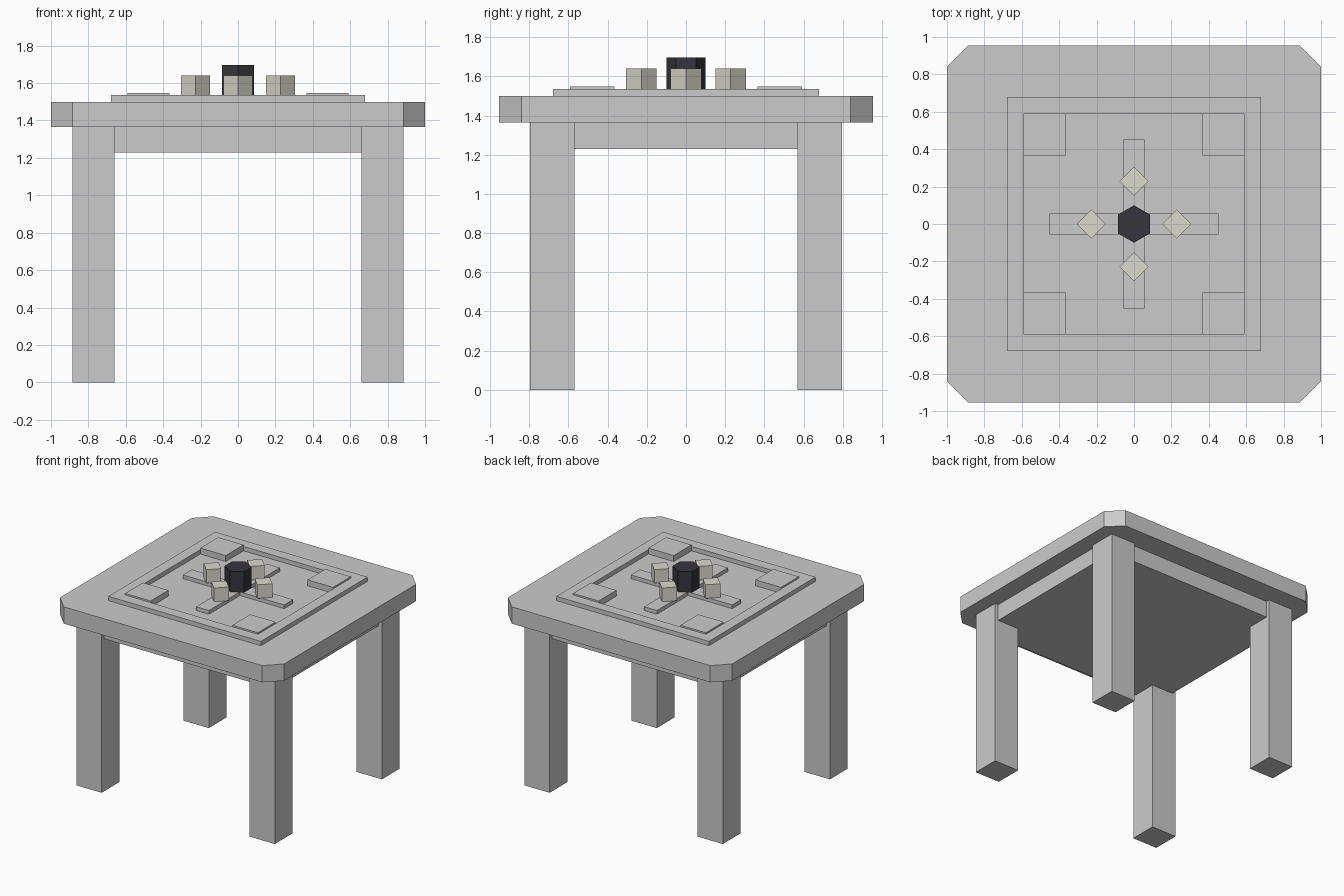
import bpy, bmesh
from math import pi, cos, sin

if "Cube" in bpy.data.objects:
    bpy.data.objects.remove(bpy.data.objects["Cube"])

def paint(name, rgb):
    m = bpy.data.materials.new(name)
    m.diffuse_color = (*rgb, 1)
    m.use_nodes = True
    m.node_tree.nodes["Principled BSDF"].inputs["Base Color"].default_value = m.diffuse_color
    return m

def prism(name, outline, z0, z1, mat=None):
    """Extrude a flat outline straight up from z0 to z1."""
    bm = bmesh.new()
    face = bm.faces.new([bm.verts.new((x, y, z0)) for x, y in outline])
    top = bmesh.ops.extrude_face_region(bm, geom=[face])["geom"]
    bmesh.ops.translate(bm, vec=(0, 0, z1 - z0),
                        verts=[v for v in top if isinstance(v, bmesh.types.BMVert)])
    bmesh.ops.recalc_face_normals(bm, faces=bm.faces)
    me = bpy.data.meshes.new(name)
    bm.to_mesh(me)
    bm.free()
    ob = bpy.data.objects.new(name, me)
    bpy.context.collection.objects.link(ob)
    if mat:
        me.materials.append(mat)
    return ob

def rect(x0, x1, y0, y1):
    return [(x0, y0), (x1, y0), (x1, y1), (x0, y1)]

def ngon(n, r, start, cx=0, cy=0):
    return [(cx + r * cos(start + 2 * pi * i / n),
             cy + r * sin(start + 2 * pi * i / n)) for i in range(n)]

cream = paint("cream", (0.72, 0.70, 0.61))
black = paint("black", (0.035, 0.035, 0.045))

# Table top with clipped corners, and the solid apron block under it
X, Y, C = 1.0, 0.955, 0.115
prism("table_top", [(-X + C, -Y), (X - C, -Y), (X, -Y + C), (X, Y - C),
                    (X - C, Y), (-X + C, Y), (-X, Y - C), (-X, -Y + C)], 1.365, 1.5)
prism("apron", rect(-0.855, 0.855, -0.765, 0.765), 1.23, 1.365)

# Legs and raised corner pads, one per quadrant
for sx, side in ((-1, "left"), (1, "right")):
    for sy, end in ((-1, "front"), (1, "back")):
        prism(f"{end}_{side}_leg",
              rect(sx * 0.66, sx * 0.885, sy * 0.57, sy * 0.795), 0, 1.365)
        prism(f"{end}_{side}_pad",
              rect(sx * 0.365, sx * 0.592, sy * 0.365, sy * 0.592), 1.5, 1.548)

# Square border: flat ring thickened upwards
bm = bmesh.new()
rings = [[bm.verts.new((x, y, 1.5)) for x, y in rect(-r, r, -r, r)] for r in (0.68, 0.592)]
for i in range(4):
    j = (i + 1) % 4
    bm.faces.new((rings[0][i], rings[0][j], rings[1][j], rings[1][i]))
me = bpy.data.meshes.new("border_frame")
bm.to_mesh(me)
bm.free()
border = bpy.data.objects.new("border_frame", me)
bpy.context.collection.objects.link(border)
solid = border.modifiers.new("thickness", "SOLIDIFY")
solid.thickness, solid.offset = 0.035, 1

# Cross in the middle, made as one outline
a, b = 0.057, 0.452
prism("centre_cross", [(-a, -b), (a, -b), (a, -a), (b, -a), (b, a), (a, a),
                       (a, b), (-a, b), (-a, a), (-b, a), (-b, -a), (-a, -a)], 1.5, 1.53)

# Hexagonal centre piece and four turned cubes around it
prism("centre_hexagon", ngon(6, 0.1, pi / 2), 1.53, 1.697, black)
for i, where in enumerate(("right", "back", "left", "front")):
    t = i * pi / 2
    prism(f"{where}_cube", ngon(4, 0.078, 0, 0.228 * cos(t), 0.228 * sin(t)), 1.53, 1.64, cream)
